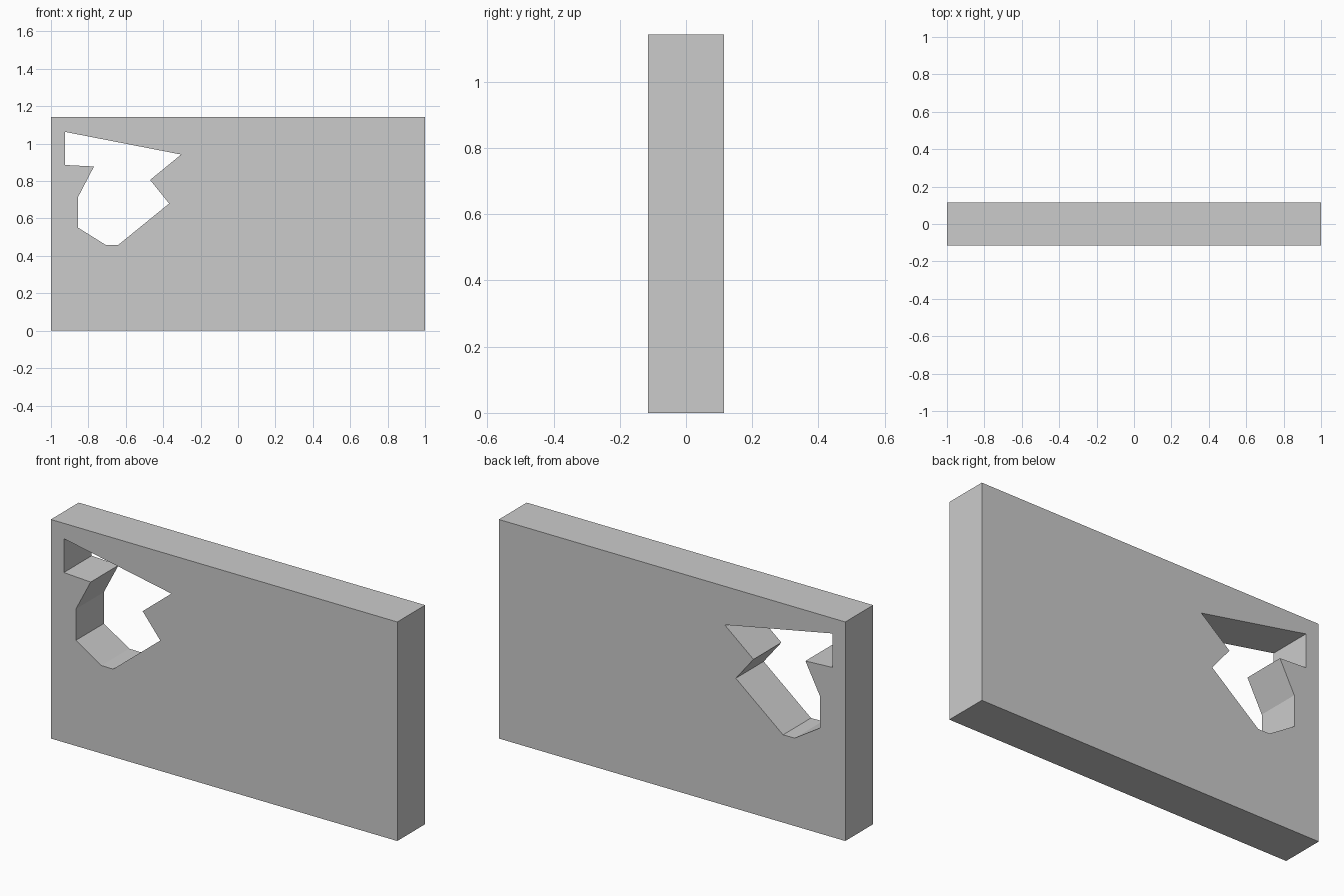
import bpy, bmesh
from mathutils import Vector

if "Cube" in bpy.data.objects:
    bpy.data.objects.remove(bpy.data.objects["Cube"])

HEIGHT, DEPTH = 1.143, 0.23

# Outlines in the front plane (x, z)
outer = [(-1, 0), (1, 0), (1, HEIGHT), (-1, HEIGHT)]
hole = [(-0.925, 1.063), (-0.304, 0.942), (-0.470, 0.806), (-0.368, 0.680),
        (-0.641, 0.458), (-0.708, 0.459), (-0.855, 0.551), (-0.855, 0.715),
        (-0.770, 0.878), (-0.925, 0.886)]

bm = bmesh.new()


def add_loop(points):
    verts = [bm.verts.new((x, -DEPTH / 2, z)) for x, z in points]
    return [bm.edges.new((a, b)) for a, b in zip(verts, verts[1:] + verts[:1])]


# Front face with the jagged opening, then extruded to a slab
edges = add_loop(outer) + add_loop(hole)
bmesh.ops.triangle_fill(bm, edges=edges, use_beauty=True, normal=(0, -1, 0))
ext = bmesh.ops.extrude_face_region(bm, geom=bm.faces[:], use_keep_orig=True)
back = [g for g in ext["geom"] if isinstance(g, bmesh.types.BMVert)]
bmesh.ops.translate(bm, verts=back, vec=Vector((0, DEPTH, 0)))
bmesh.ops.recalc_face_normals(bm, faces=bm.faces[:])

mesh = bpy.data.meshes.new("wall_panel")
bm.to_mesh(mesh)
bm.free()
panel = bpy.data.objects.new("wall_panel", mesh)
bpy.context.collection.objects.link(panel)
